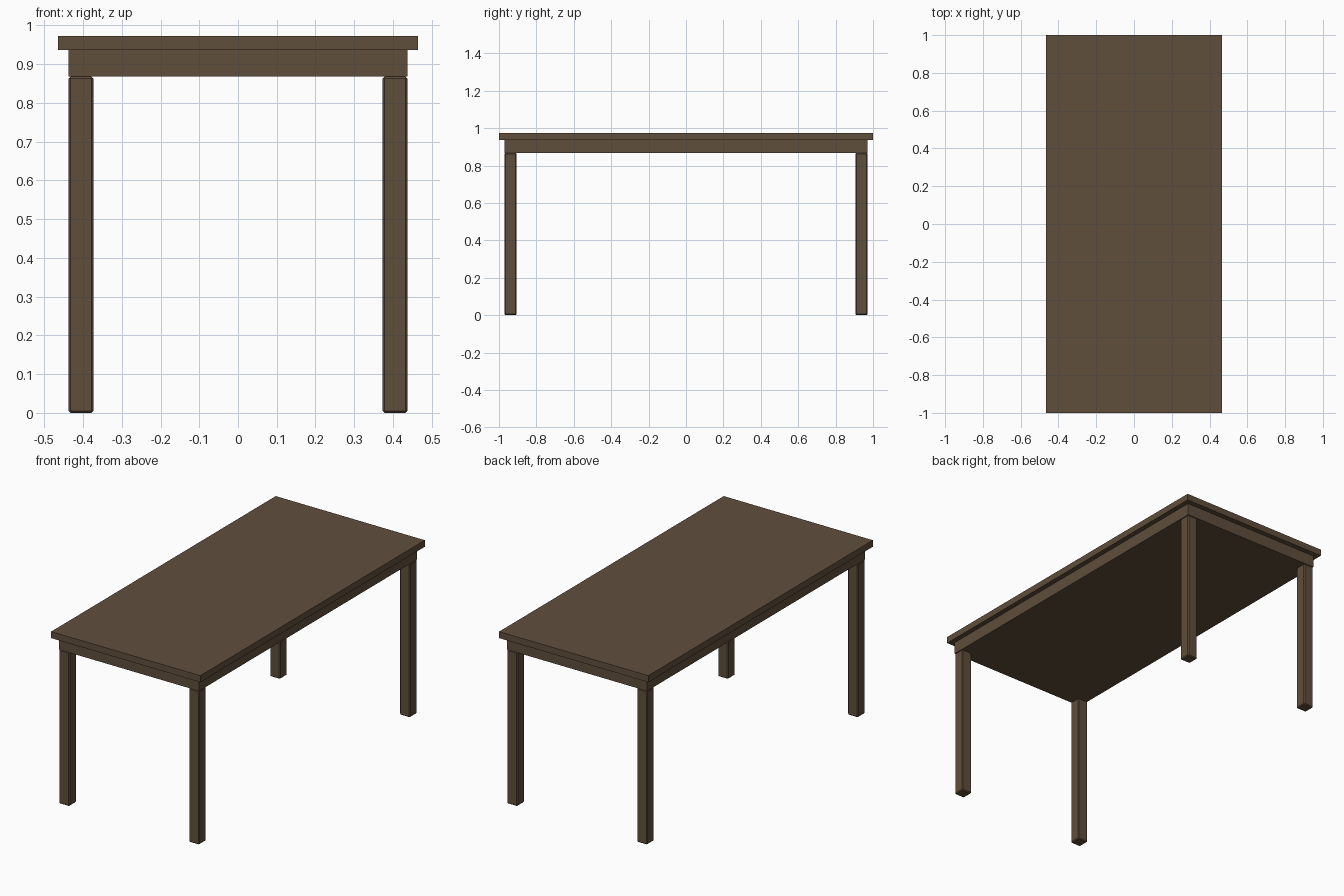
import bpy

if "Cube" in bpy.data.objects:
    bpy.data.objects.remove(bpy.data.objects["Cube"])

wood = bpy.data.materials.new("dark_wood")
wood.diffuse_color = (0.117, 0.077, 0.045, 1)
wood.use_nodes = True
wood.node_tree.nodes["Principled BSDF"].inputs["Base Color"].default_value = wood.diffuse_color


def box(name, lo, hi, bevel=0):
    """Axis-aligned box between two corners, optionally with chamfered edges."""
    bpy.ops.mesh.primitive_cube_add(size=1, location=[(a + b) / 2 for a, b in zip(lo, hi)])
    ob = bpy.context.object
    ob.name = name
    ob.scale = [b - a for a, b in zip(lo, hi)]
    bpy.ops.object.transform_apply(location=False, rotation=False, scale=True)
    ob.data.materials.append(wood)
    if bevel:
        mod = ob.modifiers.new("edge_chamfer", 'BEVEL')
        mod.width = bevel
        mod.segments = 1
    return ob


# Overhanging top board
box("tabletop", (-0.465, -1, 0.936), (0.465, 1, 0.973))

# Solid apron block under the top
box("apron", (-0.437, -0.971, 0.868), (0.437, 0.971, 0.936))

# Four square legs with chamfered edges, flush with the apron corners
for sx, side in ((-1, "left"), (1, "right")):
    for sy, end in ((-1, "front"), (1, "back")):
        cx, cy, h = sx * 0.405, sy * 0.939, 0.032
        box(f"{end}_{side}_leg", (cx - h, cy - h, 0), (cx + h, cy + h, 0.868), 0.005)
